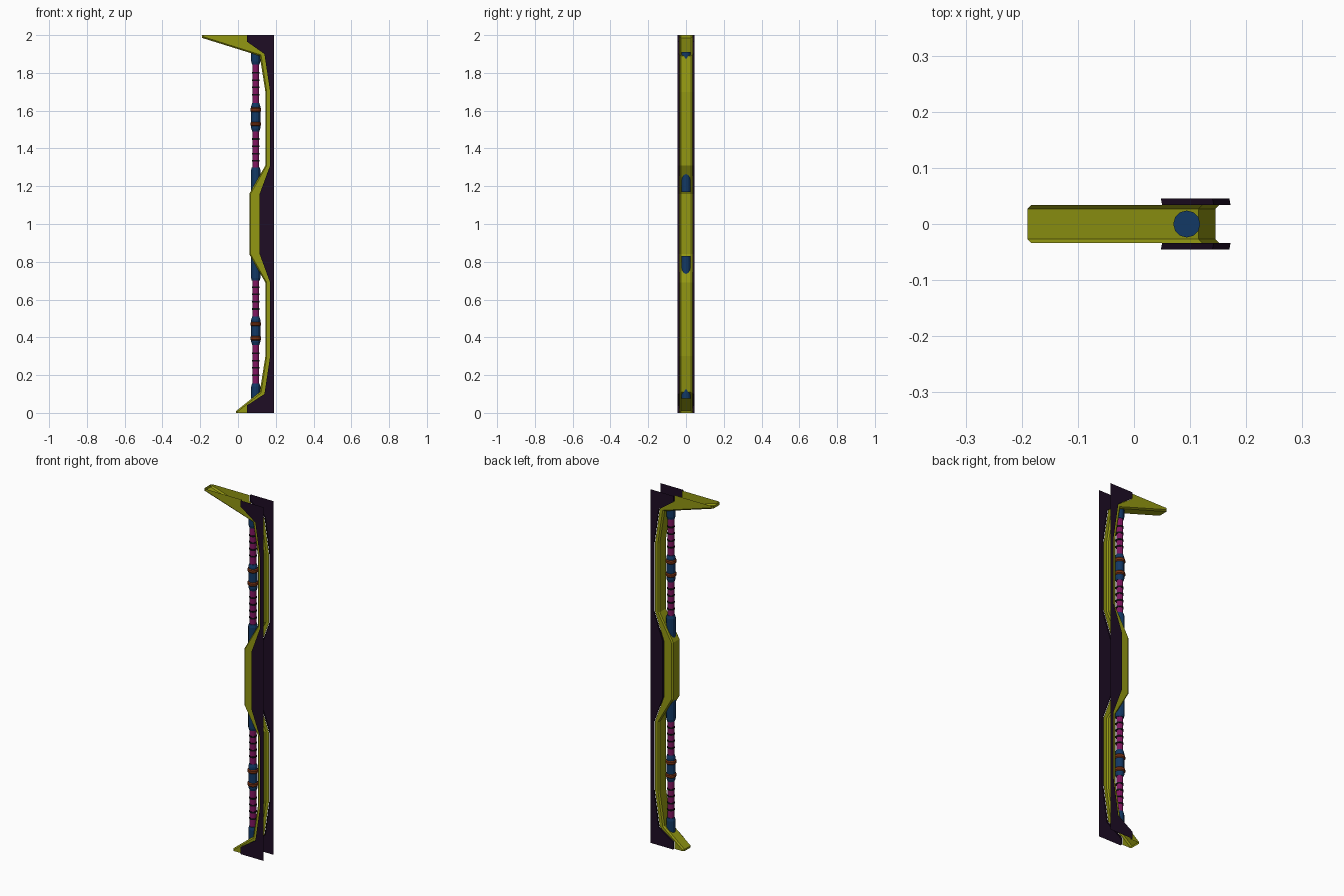
import bpy, bmesh
from math import sin, cos, pi

if "Cube" in bpy.data.objects:
    bpy.data.objects.remove(bpy.data.objects["Cube"])


def material(name, rgb):
    m = bpy.data.materials.new(name)
    m.diffuse_color = (*rgb, 1)
    m.use_nodes = True
    m.node_tree.nodes["Principled BSDF"].inputs["Base Color"].default_value = m.diffuse_color
    return m


OLIVE = material("olive", (0.29, 0.31, 0.006))
PURPLE = material("dark_purple", (0.013, 0.004, 0.018))
BLUE = material("blue", (0.006, 0.04, 0.13))
MAGENTA = material("magenta", (0.22, 0.008, 0.12))
BLACK = material("black", (0.006, 0.005, 0.008))
BROWN = material("brown", (0.18, 0.03, 0.006))


def finish(name, bm, mat):
    mesh = bpy.data.meshes.new(name)
    bm.to_mesh(mesh)
    bm.free()
    mesh.materials.append(mat)
    ob = bpy.data.objects.new(name, mesh)
    bpy.context.collection.objects.link(ob)
    return ob


def sheet(name, rows, mat):
    """Open surface stretched across equal-length rows of points."""
    bm = bmesh.new()
    vs = [[bm.verts.new(p) for p in row] for row in rows]
    for a, b in zip(vs, vs[1:]):
        for i in range(len(a) - 1):
            bm.faces.new((a[i], a[i + 1], b[i + 1], b[i]))
    return finish(name, bm, mat)


def lathe(name, profiles, mat, x=0.094, sides=12):
    """Closed (radius, z) profiles spun round the vertical line at x."""
    bm = bmesh.new()
    for prof in profiles:
        loops = [[bm.verts.new((x + r * cos(2 * pi * i / sides),
                                r * sin(2 * pi * i / sides), z))
                  for i in range(sides)] for r, z in sorted(prof, key=lambda p: p[1])]
        for a, b in zip(loops, loops[1:]):
            for i in range(sides):
                j = (i + 1) % sides
                bm.faces.new((a[i], a[j], b[j], b[i]))
        bm.faces.new(loops[0][::-1])
        bm.faces.new(loops[-1])
    return finish(name, bm, mat)


# Stations from top to bottom: front x, front z, rim x, rim z, chamfer lift
STATIONS = [
    (-0.19, 2.0, 0.048, 2.0, 0), (-0.19, 1.985, 0.048, 1.965, 0.006),
    (0.115, 1.89, 0.14, 1.90, 0.005), (0.145, 1.70, 0.17, 1.70, 0),
    (0.145, 1.31, 0.17, 1.31, 0), (0.06, 1.16, 0.115, 1.16, 0),
    (0.06, 0.84, 0.115, 0.84, 0), (0.145, 0.69, 0.17, 0.69, 0),
    (0.145, 0.30, 0.17, 0.30, 0), (0.115, 0.11, 0.14, 0.10, -0.004),
    (-0.01, 0.01, 0.048, 0.04, -0.004), (-0.01, 0.0, 0.048, 0.0, 0)]
IN, OUT, BACK, CH = 0.034, 0.045, 0.19, 0.007

# Hollow olive channel with chamfered front corners
rows = []
for fx, fz, rx, rz, dz in STATIONS:
    half = [(rx, IN, rz), (fx + CH, IN, fz + dz), (fx, IN - CH, fz)]
    rows.append(half + [(x, -y, z) for x, y, z in half[::-1]])
sheet("front_channel", rows, OLIVE)

# Dark side panels: narrow rim along the channel plus flat outer cheek
for side, s in (("left", -1), ("right", 1)):
    rows = [[(rx + 0.002, s * IN, rz), (rx, s * OUT, rz), (BACK, s * OUT, rz)][::s]
            for fx, fz, rx, rz, dz in STATIONS]
    sheet("side_panel_" + side, rows, PURPLE)

# Two grip rods, the lower one mirrored about mid height
for name, f, end in (("upper", lambda z: z, 1.91), ("lower", lambda z: 2 - z, 1.925)):
    def flip(prof):
        return [(r, f(z)) for r, z in prof]

    lathe(name + "_rod_core", [flip([(0.017, 1.20), (0.017, 1.88)])], MAGENTA)
    lathe(name + "_rod_collars", [flip(p) for p in (
        [(0.025, 1.17), (0.025, 1.285), (0.021, 1.30)],
        [(0.019, 1.49), (0.024, 1.505), (0.024, 1.625), (0.019, 1.64)],
        [(0.020, 1.845), (0.024, 1.86), (0.024, end)])], BLUE)
    lathe(name + "_rod_bands", [flip(
        [(0.022, z - 0.013), (0.029, z - 0.006), (0.029, z + 0.006), (0.022, z + 0.013)])
        for z in (1.53, 1.605)], BROWN)
    lathe(name + "_rod_rings", [flip([(0.020, z - 0.004), (0.020, z + 0.004)])
          for z in (1.335, 1.373, 1.412, 1.45, 1.685, 1.723, 1.762, 1.80)], BLACK)
